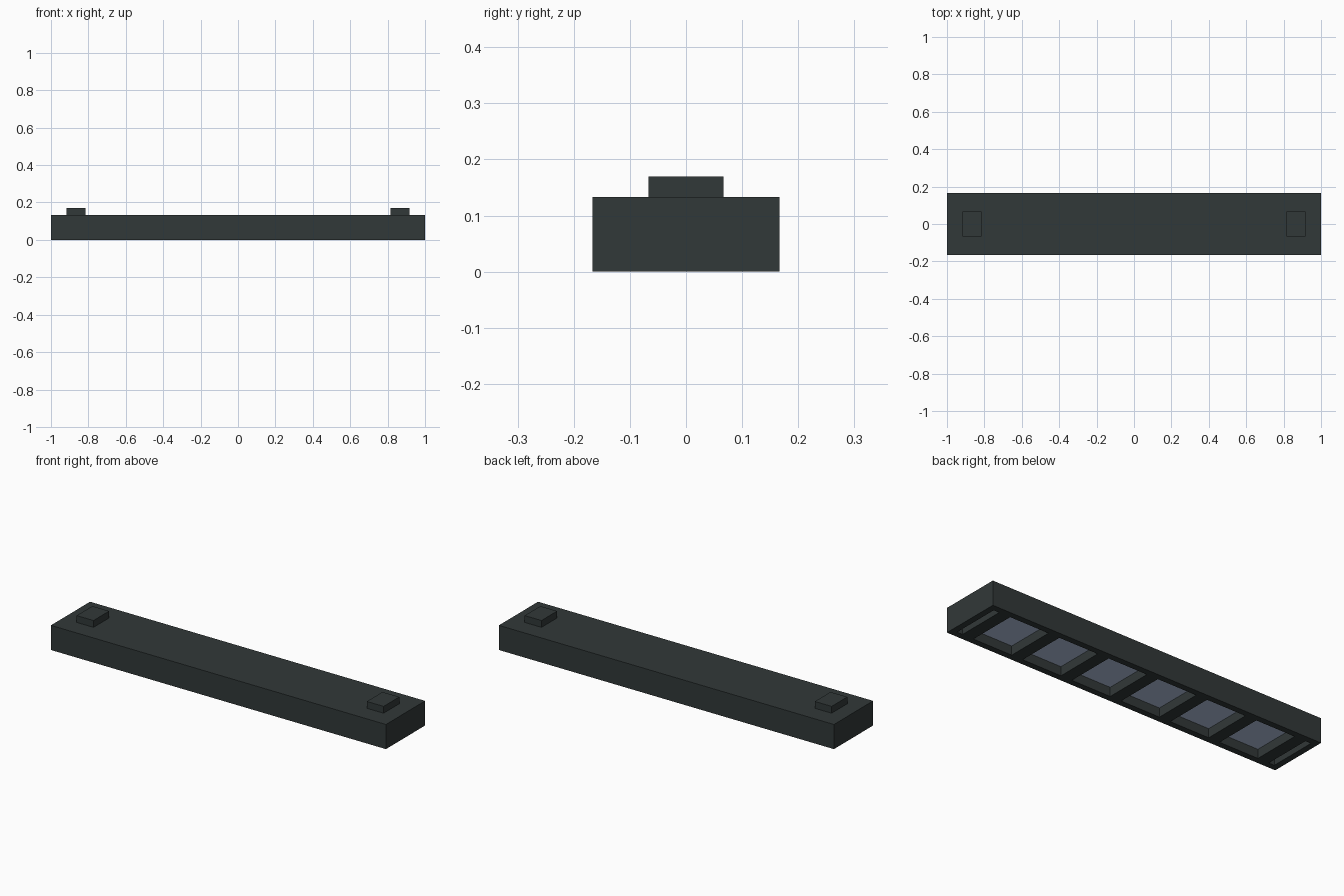
import bpy, bmesh
from mathutils import Matrix, Vector

if "Cube" in bpy.data.objects:
    bpy.data.objects.remove(bpy.data.objects["Cube"])


def material(name, rgb):
    m = bpy.data.materials.new(name)
    m.diffuse_color = (*rgb, 1)
    m.use_nodes = True
    m.node_tree.nodes["Principled BSDF"].inputs["Base Color"].default_value = m.diffuse_color
    return m


CASING = material("dark grey casing", (0.031, 0.040, 0.040))
LENS = material("pale blue grey lens", (0.47, 0.57, 0.76))


def box(name, lo, hi, mat, edit=None):
    """Axis-aligned box between two corners, with an optional bmesh edit."""
    lo, hi = Vector(lo), Vector(hi)
    bm = bmesh.new()
    bmesh.ops.create_cube(bm, size=1, matrix=Matrix.Translation((lo + hi) / 2)
                          @ Matrix.Diagonal((*(hi - lo), 1)))
    if edit:
        edit(bm)
    me = bpy.data.meshes.new(name)
    bm.to_mesh(me)
    bm.free()
    me.materials.append(mat)
    ob = bpy.data.objects.new(name, me)
    bpy.context.collection.objects.link(ob)
    return ob


WALL, DEPTH, HEIGHT = 0.0333, 0.053, 0.133
HALF_Y = 0.1667
INNER_Y = HALF_Y - WALL
BAR = 0.0333  # half width of a crossbar


# Housing: open tray cut into the underside
def hollow_underside(bm):
    bm.normal_update()
    face = min(bm.faces, key=lambda f: f.calc_center_median().z)
    bmesh.ops.inset_region(bm, faces=[face], thickness=WALL, use_even_offset=True)
    bm.normal_update()
    floor = bmesh.ops.extrude_discrete_faces(bm, faces=[face])["faces"][0]
    for v in floor.verts:
        v.co.z = DEPTH
    bmesh.ops.recalc_face_normals(bm, faces=bm.faces)


box("housing", (-1, -HALF_Y, 0), (1, HALF_Y, HEIGHT), CASING, hollow_underside)

# Crossbars dividing the tray into six bays and two end slots
for i in range(7):
    x = -0.9 + 0.3 * i
    box("crossbar", (x - BAR, -INNER_Y, 0), (x + BAR, INNER_Y, DEPTH), CASING)

# Lenses filling the bottom of each bay
for i in range(6):
    x = -0.75 + 0.3 * i
    w = 0.15 - BAR
    box("lens", (x - w, -INNER_Y, 0.049), (x + w, INNER_Y, DEPTH), LENS)

# Mounting blocks on top
for s in (-1, 1):
    x = s * 0.866
    box("mounting_block", (x - 0.05, -0.0667, HEIGHT), (x + 0.05, 0.0667, 0.17), CASING)
